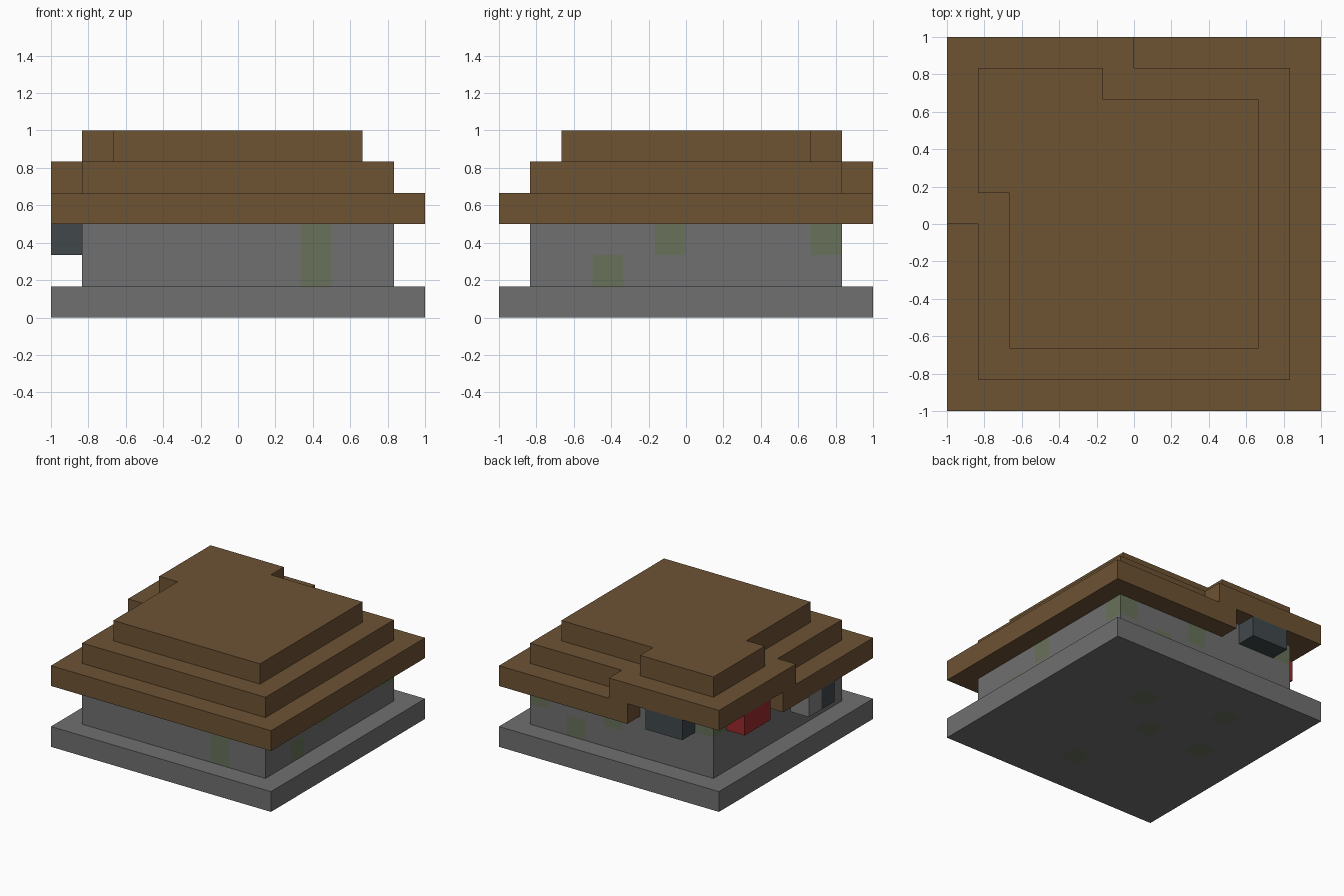
import bpy, bmesh
from mathutils import Vector

if "Cube" in bpy.data.objects:
    bpy.data.objects.remove(bpy.data.objects["Cube"])

CELL = 1 / 6  # the whole model sits on a 12 x 12 x 6 cell grid


def grid(p):
    """Grid coordinates to model coordinates."""
    return Vector((p[0] * CELL - 1, p[1] * CELL - 1, p[2] * CELL))


def material(name, rgb):
    def linear(c):
        c /= 255
        return c / 12.92 if c < 0.04045 else ((c + 0.055) / 1.055) ** 2.4
    colour = [linear(c) for c in rgb] + [1]
    mat = bpy.data.materials.new(name)
    mat.use_nodes = True
    mat.diffuse_color = colour
    mat.node_tree.nodes["Principled BSDF"].inputs["Base Color"].default_value = colour
    return mat


stone = material("stone grey", (112, 112, 112))
moss = material("mossy stone", (104, 113, 90))
wood = material("roof brown", (109, 83, 52))
iron = material("dark blue grey", (65, 72, 75))
red = material("red", (155, 41, 43))
pale = material("light grey", (128, 128, 128))


def add_object(name, bm, *mats):
    bmesh.ops.recalc_face_normals(bm, faces=bm.faces[:])
    mesh = bpy.data.meshes.new(name)
    bm.to_mesh(mesh)
    bm.free()
    for mat in mats:
        mesh.materials.append(mat)
    obj = bpy.data.objects.new(name, mesh)
    bpy.context.collection.objects.link(obj)
    return obj


def prism(name, outline, low, high, mat):
    """Extrude a plan outline, in grid units, between two levels."""
    bm = bmesh.new()
    face = bm.faces.new([bm.verts.new(grid((x, y, low))) for x, y in outline])
    top = bmesh.ops.extrude_face_region(bm, geom=[face])["geom"]
    verts = [v for v in top if isinstance(v, bmesh.types.BMVert)]
    bmesh.ops.translate(bm, verts=verts, vec=(0, 0, (high - low) * CELL))
    return add_object(name, bm, mat)


def block(name, low, high, mat):
    (x0, y0, z0), (x1, y1, z1) = low, high
    return prism(name, [(x0, y0), (x1, y0), (x1, y1), (x0, y1)], z0, z1, mat)


def stone_block(name, low, high, mossy):
    """Box cut along the grid, with the faces of mossy cells coloured."""
    obj = block(name, low, high, stone)
    obj.data.materials.append(moss)
    bm = bmesh.new()
    bm.from_mesh(obj.data)
    for axis in range(3):
        normal = [0, 0, 0]
        normal[axis] = 1
        for step in range(low[axis] + 1, high[axis]):
            bmesh.ops.bisect_plane(bm, geom=bm.verts[:] + bm.edges[:] + bm.faces[:],
                                   plane_co=grid([step] * 3), plane_no=normal)
    bm.normal_update()
    for face in bm.faces:
        inside = face.calc_center_median() - face.normal * CELL / 2 + Vector((1, 1, 0))
        cell = tuple(int(c / CELL) for c in inside)
        face.material_index = int(cell in mossy)
    bm.to_mesh(obj.data)
    bm.free()


# Stone plinth and walls
stone_block("foundation", (0, 0, 0), (12, 12, 1),
            {(6, 2, 0), (5, 6, 0), (3, 9, 0), (2, 6, 0), (7, 8, 0)})
stone_block("walls", (1, 1, 1), (11, 11, 4),
            {(8, 1, 1), (8, 1, 2), (10, 3, 1), (10, 5, 2), (10, 10, 2),
             (8, 10, 1), (6, 10, 2), (1, 10, 3)})

# Stepped roof, lifted over the back right corner
prism("roof_eaves", [(0, 0), (12, 0), (12, 12), (5, 12), (5, 10), (2, 10), (2, 7), (0, 7)],
      3, 4, wood)
prism("roof_middle", [(1, 1), (11, 1), (11, 11), (6, 11), (6, 12), (0, 12), (0, 6), (1, 6)],
      4, 5, wood)
prism("roof_top", [(2, 2), (10, 2), (10, 10), (5, 10), (5, 11), (1, 11), (1, 7), (2, 7)],
      5, 6, wood)

# Fittings hung on the outside of the walls
block("back_wall_box", (2, 11, 3), (4, 12, 4), iron)
block("side_red_box", (0, 8, 3), (1, 10, 4), red)
block("side_dark_box", (0, 3, 2), (1, 4, 3), iron)
block("side_light_box", (0, 4, 2), (1, 5, 3), pale)
